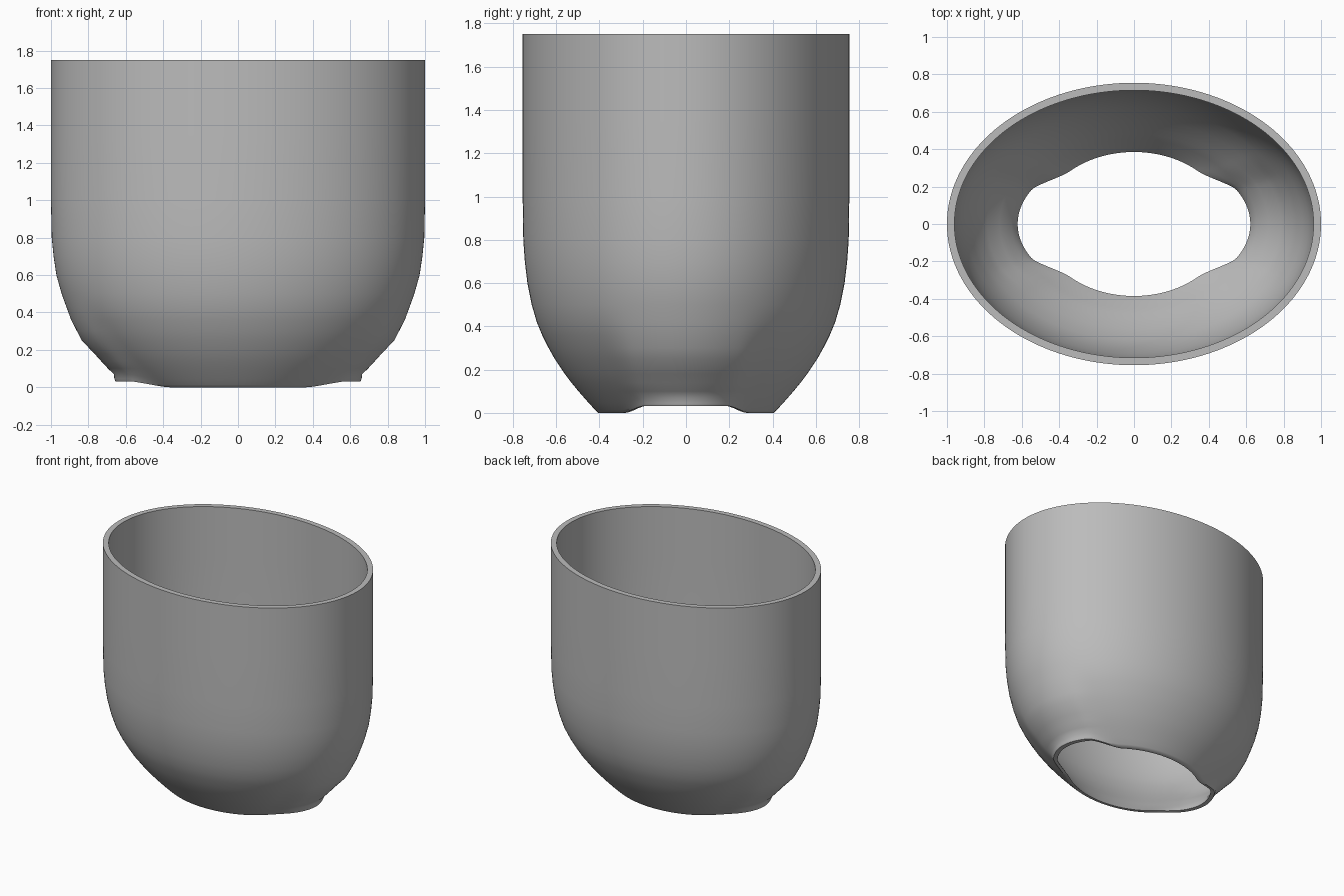
import bpy, bmesh, math

if "Cube" in bpy.data.objects:
    bpy.data.objects.remove(bpy.data.objects["Cube"])

# Profile rows: side z, front z, side-lobe x radius, y radius, wall in x, in y
PROFILE = [
    (.032, .000, .655, .405, .033, .020),
    (.045, .012, .661, .418, .034, .026),
    (.070, .045, .664, .449, .028, .034),
    (.10, .10, .695, .497, .040, .046),
    (.14, .14, .732, .530, .048, .050),
    (.18, .18, .768, .560, .050, .050),
    (.25, .25, .835, .607, .050, .048),
    (.30, .30, .861, .635, .048, .046),
    (.36, .36, .892, .665, .045, .044),
    (.42, .42, .914, .690, .044, .043),
    (.50, .50, .943, .713, .042, .042),
    (.60, .60, .971, .733, .040, .040),
    (.70, .70, .986, .745, .040, .040),
    (.80, .80, .996, .752, .040, .040),
    (1.0, 1.0, 1.00, .755, .040, .040),
    (1.35, 1.35, 1.00, .755, .040, .040),
    (1.75, 1.75, 1.00, .755, .040, .040),
]
SIDES = 192

grey = bpy.data.materials.new("grey")
grey.diffuse_color = (0.5, 0.5, 0.5, 1)
grey.use_nodes = True
grey.node_tree.nodes["Principled BSDF"].inputs["Base Color"].default_value = grey.diffuse_color


def smooth(t):
    t = min(1, max(0, t))
    return t * t * (3 - 2 * t)


def ring(bm, row, inner):
    """One oval loop, with a raised lobe at the left and right ends low down."""
    side_z, front_z, lobe_rx, ry, tx, ty = row
    base_rx = ry / .755
    grow = min(1, front_z / .3)
    full, end = .19 + .06 * grow, .30 + .10 * grow
    verts = []
    for i in range(SIDES):
        a = 2 * math.pi * i / SIDES
        c, s = math.cos(a), math.sin(a)
        w = smooth((end - abs(ry * s)) / (end - full))
        rx = base_rx + (lobe_rx - base_rx) * w
        x, y = rx * c, ry * s
        if inner:
            x, y = x - tx * c, y - ty * s
        verts.append(bm.verts.new((x, y, front_z + (side_z - front_z) * w)))
    return verts


# Open-bottomed oval cup: up the outside, over the rim, down the inside
bm = bmesh.new()
rings = [ring(bm, r, False) for r in PROFILE]
rings += [ring(bm, r, True) for r in reversed(PROFILE)]
for k, low in enumerate(rings):
    high = rings[(k + 1) % len(rings)]
    for i in range(SIDES):
        j = (i + 1) % SIDES
        bm.faces.new((low[i], low[j], high[j], high[i]))
bmesh.ops.recalc_face_normals(bm, faces=bm.faces)
mesh = bpy.data.meshes.new("oval_cup_shell")
bm.to_mesh(mesh)
bm.free()
mesh.materials.append(grey)
cup = bpy.data.objects.new("oval_cup_shell", mesh)
bpy.context.collection.objects.link(cup)
bpy.context.view_layer.objects.active = cup
cup.select_set(True)
bpy.ops.object.shade_smooth_by_angle(angle=math.radians(50))
